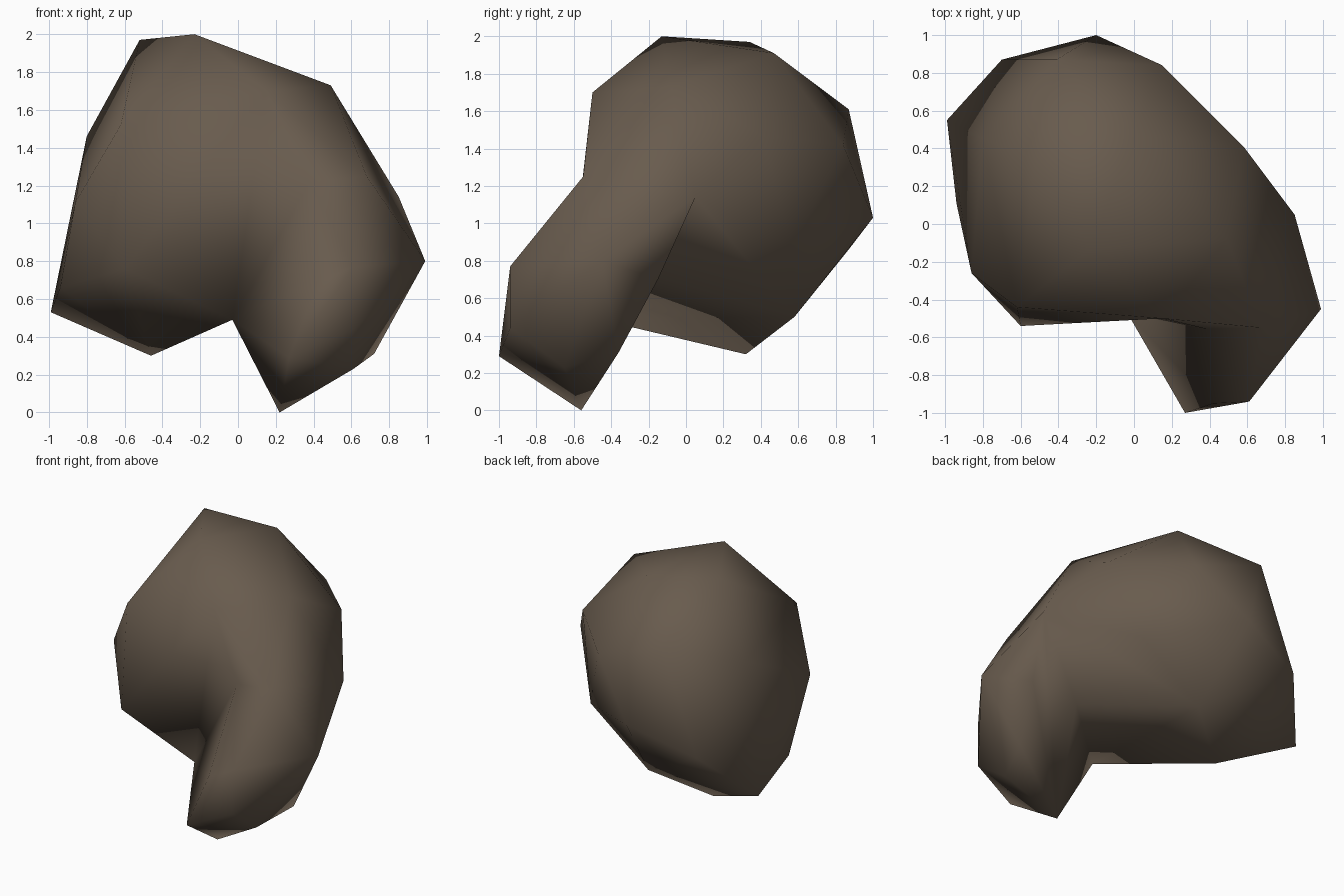
import bpy, bmesh

if "Cube" in bpy.data.objects:
    bpy.data.objects.remove(bpy.data.objects["Cube"])

brown = bpy.data.materials.new("dark_brown")
brown.diffuse_color = (0.140, 0.106, 0.076, 1)
brown.use_nodes = True
brown.node_tree.nodes["Principled BSDF"].inputs["Base Color"].default_value = brown.diffuse_color


def hull(name, points):
    """Make a closed faceted lump around a few corner points."""
    bm = bmesh.new()
    for p in points:
        bm.verts.new(p)
    res = bmesh.ops.convex_hull(bm, input=bm.verts[:])
    inner = {g for g in res["geom_interior"] + res["geom_unused"]
             if isinstance(g, bmesh.types.BMVert)}
    bmesh.ops.delete(bm, geom=list(inner), context="VERTS")
    bmesh.ops.recalc_face_normals(bm, faces=bm.faces[:])
    me = bpy.data.meshes.new(name)
    bm.to_mesh(me)
    bm.free()
    me.materials.append(brown)
    ob = bpy.data.objects.new(name, me)
    bpy.context.collection.objects.link(ob)
    return ob


# corners shared by neighbouring lumps
brow, top_r, side_r = (.15, -.5, 1.7), (.49, -.08, 1.73), (.85, .05, 1.14)
ridge_r, ridge_l, notch = (.68, -.55, 1.25), (.38, -.555, 1.22), (-.03, -.48, .49)

# large rounded dome
body = hull("rounded_body", [
    (-.52, .34, 1.97), (-.23, -.13, 2.0), (0, .47, 1.91),      # crown
    top_r, brow, (-.41, .87, 1.61),
    (-.62, -.44, 1.52), (-.8, .45, 1.46), (.58, .41, 1.47),    # upper ring
    (.15, .84, 1.42), side_r,
    (-.86, -.26, 1.11), (-.2, 1.0, 1.03), (-.7, .87, .86),     # middle ring
    (.4, .57, .87), (-.6, -.54, .76), (-.94, .11, .66),
    (-.99, .55, .53), (-.09, .58, .5), notch, (-.46, .32, .3)])  # lower rim

# shoulder that blends the dome into the lobe
shoulder = hull("shoulder", [
    brow, top_r, side_r, ridge_r, ridge_l, notch,
    (.58, .41, 1.47), (-.1, 0, 1.2)])

# lobe sweeping down at the front right
lobe = hull("front_lobe", [
    ridge_l, ridge_r, side_r, notch, (.35, -.1, 1.1),
    (.99, -.45, .8), (.61, -.94, .77), (.42, -.95, .68), (.78, -.15, .7),
    (.61, -.94, .44), (.27, -1.0, .29), (.72, -.36, .31),
    (.61, -.65, .23), (.22, -.56, 0)])

# fuse the parts into one body
bpy.context.view_layer.objects.active = body
body.select_set(True)
for part in (shoulder, lobe):
    mod = body.modifiers.new("fuse", "BOOLEAN")
    mod.operation = "UNION"
    mod.solver = "EXACT"
    mod.object = part
    bpy.ops.object.modifier_apply(modifier=mod.name)
    bpy.data.objects.remove(part)

# clean the seams and shade smooth
bm = bmesh.new()
bm.from_mesh(body.data)
bmesh.ops.remove_doubles(bm, verts=bm.verts[:], dist=0.03)
bmesh.ops.triangulate(bm, faces=bm.faces[:])
bmesh.ops.recalc_face_normals(bm, faces=bm.faces[:])
for f in bm.faces:
    f.smooth = True
    f.material_index = 0
bm.to_mesh(body.data)
bm.free()
